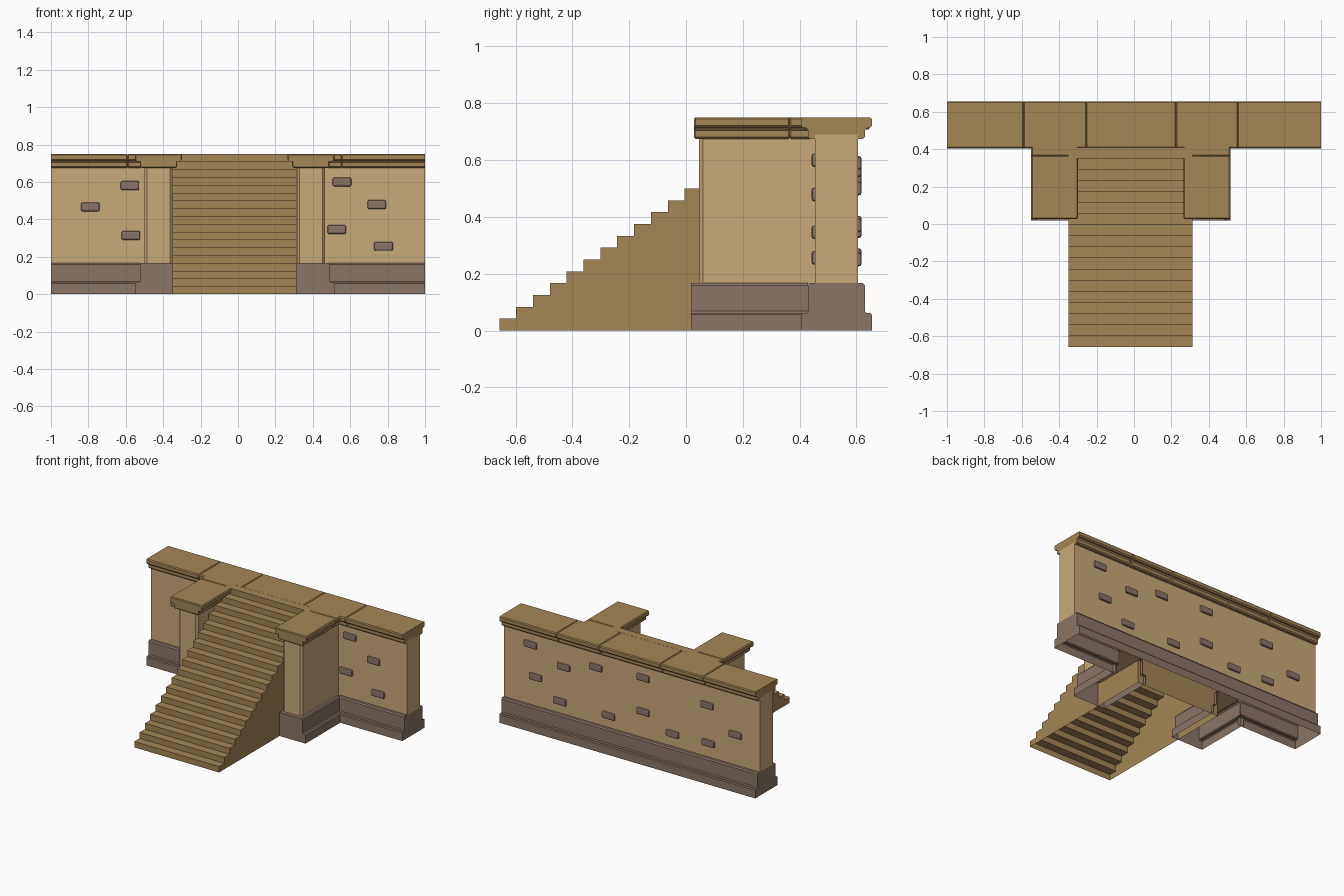
import bpy, bmesh
from math import copysign
from mathutils import Vector

if "Cube" in bpy.data.objects:
    bpy.data.objects.remove(bpy.data.objects["Cube"])


def material(name, rgb):
    m = bpy.data.materials.new(name)
    m.use_nodes = True
    m.diffuse_color = (*rgb, 1)
    m.node_tree.nodes["Principled BSDF"].inputs["Base Color"].default_value = (*rgb, 1)
    return m


PLASTER = material("tan plaster", (0.584, 0.402, 0.188))
TRIM = material("ochre stone", (0.366, 0.238, 0.089))
PLINTH = material("grey brown stone", (0.254, 0.181, 0.136))


def finish(name, bm, mat):
    bmesh.ops.recalc_face_normals(bm, faces=bm.faces)
    me = bpy.data.meshes.new(name)
    bm.to_mesh(me)
    bm.free()
    me.materials.append(mat)
    ob = bpy.data.objects.new(name, me)
    bpy.context.collection.objects.link(ob)
    return ob


def sweep(name, profile, axis, centre, stations, mat, closed=False, ends=(True, True)):
    """Run a (side, height) profile along x or y; each station is (position, inset)."""
    bm = bmesh.new()
    mid_z = (min(p[1] for p in profile) + max(p[1] for p in profile)) / 2
    rings = []
    for pos, inset in stations:
        ring = []
        for u, z in profile:
            u -= copysign(inset, u)
            z -= copysign(inset, z - mid_z)
            ring.append(bm.verts.new((pos, centre + u, z) if axis == "x" else (centre + u, pos, z)))
        rings.append(ring)
    count = len(profile)
    for a, b in zip(rings, rings[1:]):
        for i in range(count if closed else count - 1):
            j = (i + 1) % count
            bm.faces.new((a[i], a[j], b[j], b[i]))
    for wanted, ring in zip(ends, (rings[0], rings[-1])):
        if wanted:
            bm.faces.new(ring)
    return finish(name, bm, mat)


def box(name, lo, hi, mat, bevel, vertical_only=False, segments=1):
    lo, hi = Vector(lo), Vector(hi)
    bm = bmesh.new()
    bmesh.ops.create_cube(bm, size=1)
    for v in bm.verts:
        v.co = (lo + hi) / 2 + v.co * (hi - lo)
    edges = [e for e in bm.edges
             if not vertical_only or abs(e.verts[0].co.z - e.verts[1].co.z) > 0.01]
    bmesh.ops.bevel(bm, geom=edges, offset=bevel, segments=segments, affect="EDGES", profile=0.5)
    return finish(name, bm, mat)


def mirrored(half):
    return half + [(-u, z) for u, z in reversed(half)]


# Shared mouldings
base_half = [(0.125, 0), (0.125, 0.056), (0.119, 0.062), (0.106, 0.062), (0.1, 0.068),
             (0.1, 0.158), (0.093, 0.167), (0.075, 0.167)]
cap_half = [(0.093, 0.675), (0.1, 0.682), (0.1, 0.705), (0.107, 0.713), (0.117, 0.713),
            (0.125, 0.721), (0.125, 0.744), (0.119, 0.75)]
base_profile, cap_profile = mirrored(base_half), mirrored(cap_half)
WALL_Y = 0.53
PILLARS = {"right": -0.425, "left": 0.39}
GROOVE = 0.005

# Long wall: plinth wings, rear plinth and plaster body
sweep("right_wall_plinth", base_profile, "x", WALL_Y, [(-1, 0), (-0.52, 0)], PLINTH, ends=(True, False))
sweep("left_wall_plinth", base_profile, "x", WALL_Y, [(0.485, 0), (1, 0)], PLINTH, ends=(False, True))
sweep("rear_plinth", base_half, "x", WALL_Y, [(-0.52, 0), (0.485, 0)], PLINTH, ends=(False, False))
body = [(-0.075, 0.16), (-0.075, 0.69), (0.075, 0.69), (0.075, 0.16)]
sweep("wall_body", body, "x", WALL_Y, [(-1, 0), (1, 0)], PLASTER)

# Coping stones with grooved joints
joints = [-1, -0.59, -0.255, 0.225, 0.555, 1]
for i, (a, b) in enumerate(zip(joints, joints[1:])):
    stations = [(a, 0), (b, 0)]
    if i > 0:
        stations = [(a, GROOVE), (a + GROOVE, 0)] + stations[1:]
    if i < len(joints) - 2:
        stations = stations[:-1] + [(b - GROOVE, 0), (b, GROOVE)]
    sweep(f"wall_coping_{i + 1}", cap_profile, "x", WALL_Y, stations, TRIM, closed=True)

# Two piers flanking the stairs
for side, x in PILLARS.items():
    sweep(f"{side}_pier_plinth", base_profile, "y", x, [(0.018, 0), (0.43, 0)], PLINTH, ends=(True, False))
    box(f"{side}_pier_body", (x - 0.075, 0.045, 0.16), (x + 0.075, 0.48, 0.69), PLASTER, 0.014, True)
    sweep(f"{side}_pier_coping", cap_profile, "y", x,
          [(0.028, GROOVE), (0.028 + GROOVE, 0), (0.365 - GROOVE, 0), (0.365, GROOVE)], TRIM, closed=True)
    sweep(f"{side}_corner_coping", cap_profile, "y", x,
          [(0.365, GROOVE), (0.365 + GROOVE, 0), (0.435, 0)], TRIM, closed=True)

# Hollow staircase
STEPS, FRONT, BACK, TOP = 18, -0.657, 0.41, 0.75
run, rise = (BACK - FRONT) / STEPS, TOP / STEPS
steps = [(FRONT, 0)]
for i in range(STEPS):
    steps += [(FRONT + i * run, (i + 1) * rise), (FRONT + (i + 1) * run, (i + 1) * rise)]
steps.append((BACK, 0))
sweep("staircase", steps, "x", 0, [(-0.35, 0), (0.312, 0)], TRIM)

# Exposed stones set in the plaster, as (x, z)
front_stones = [(-0.79, 0.467), (-0.578, 0.58), (-0.573, 0.314), (0.556, 0.6), (0.742, 0.479),
                (0.528, 0.346), (0.778, 0.256)]
rear_stones = [(0.79, 0.59), (0.75, 0.37), (0.53, 0.5), (0.28, 0.565), (0.56, 0.25), (0.18, 0.25),
               (-0.09, 0.59), (-0.09, 0.35), (-0.32, 0.255), (-0.59, 0.53), (-0.6, 0.265), (-0.81, 0.38)]
for label, face, stones in (("front", 0.455, front_stones), ("rear", 0.605, rear_stones)):
    for i, (x, z) in enumerate(stones):
        box(f"{label}_stone_{i + 1}", (x - 0.05, face - 0.013, z - 0.024),
            (x + 0.05, face + 0.013, z + 0.024), PLINTH, 0.009, segments=2)
